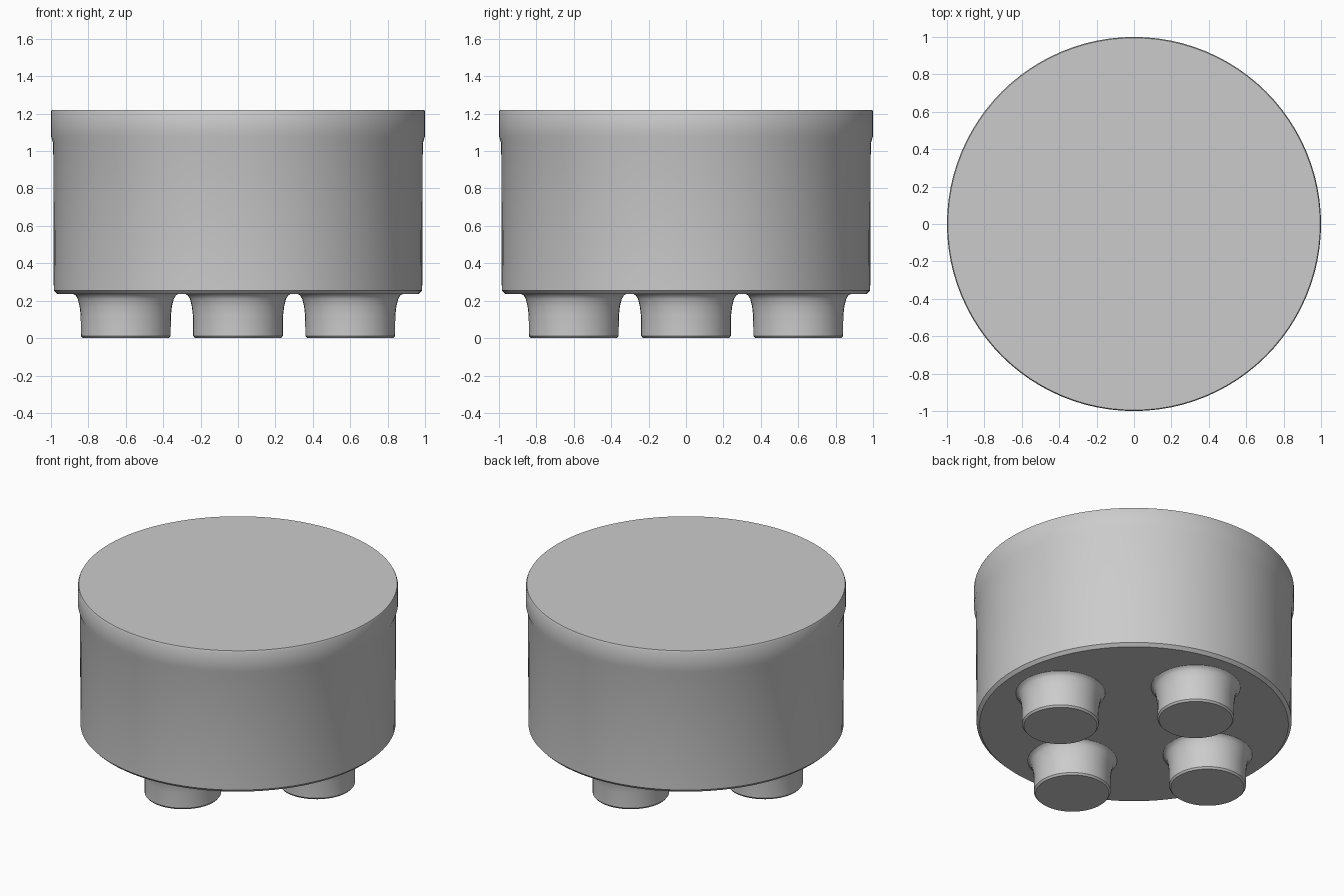
import bpy
import bmesh
import math

cube = bpy.data.objects.get("Cube")
if cube:
    bpy.data.objects.remove(cube, do_unlink=True)

# Single plain grey
grey = bpy.data.materials.new("light_grey")
grey.use_nodes = True
COLOUR = (0.6, 0.6, 0.6, 1)
grey.diffuse_color = COLOUR
grey.node_tree.nodes["Principled BSDF"].inputs["Base Color"].default_value = COLOUR


def lathe(name, profile, sides, location=(0, 0, 0), cap_top=True):
    """Turn a (radius, height) profile around z, closing the ends."""
    bm = bmesh.new()
    rings = []
    for radius, z in profile:
        angles = [math.tau * i / sides for i in range(sides)]
        rings.append([bm.verts.new((radius * math.cos(a), radius * math.sin(a), z))
                      for a in angles])
    for low, high in zip(rings, rings[1:]):
        for i in range(sides):
            j = (i + 1) % sides
            bm.faces.new((low[i], low[j], high[j], high[i]))
    bm.faces.new(rings[0][::-1])
    if cap_top:
        bm.faces.new(rings[-1])
    mesh = bpy.data.meshes.new(name)
    bm.to_mesh(mesh)
    bm.free()
    mesh.materials.append(grey)
    obj = bpy.data.objects.new(name, mesh)
    obj.location = location
    bpy.context.collection.objects.link(obj)
    bpy.ops.object.select_all(action="DESELECT")
    obj.select_set(True)
    bpy.context.view_layer.objects.active = obj
    bpy.ops.object.shade_smooth_by_angle(angle=math.radians(32))
    return obj


# Drum with a chamfered underside and a slightly proud top rim
lathe("drum_body", [(0.965, 0.235), (0.985, 0.255), (0.988, 1.04),
                    (1.0, 1.08), (1.0, 1.21), (0.995, 1.22)], 96)

# Four round feet, flaring into the underside
foot = [(0.23, 0), (0.24, 0.012), (0.241, 0.12), (0.247, 0.17),
        (0.257, 0.21), (0.268, 0.228), (0.285, 0.238)]
for side, x, y in (("left", 0.6, 0), ("right", -0.6, 0),
                   ("front", 0, -0.6), ("back", 0, 0.6)):
    lathe(side + "_foot", foot, 40, (x, y, 0), cap_top=False)
